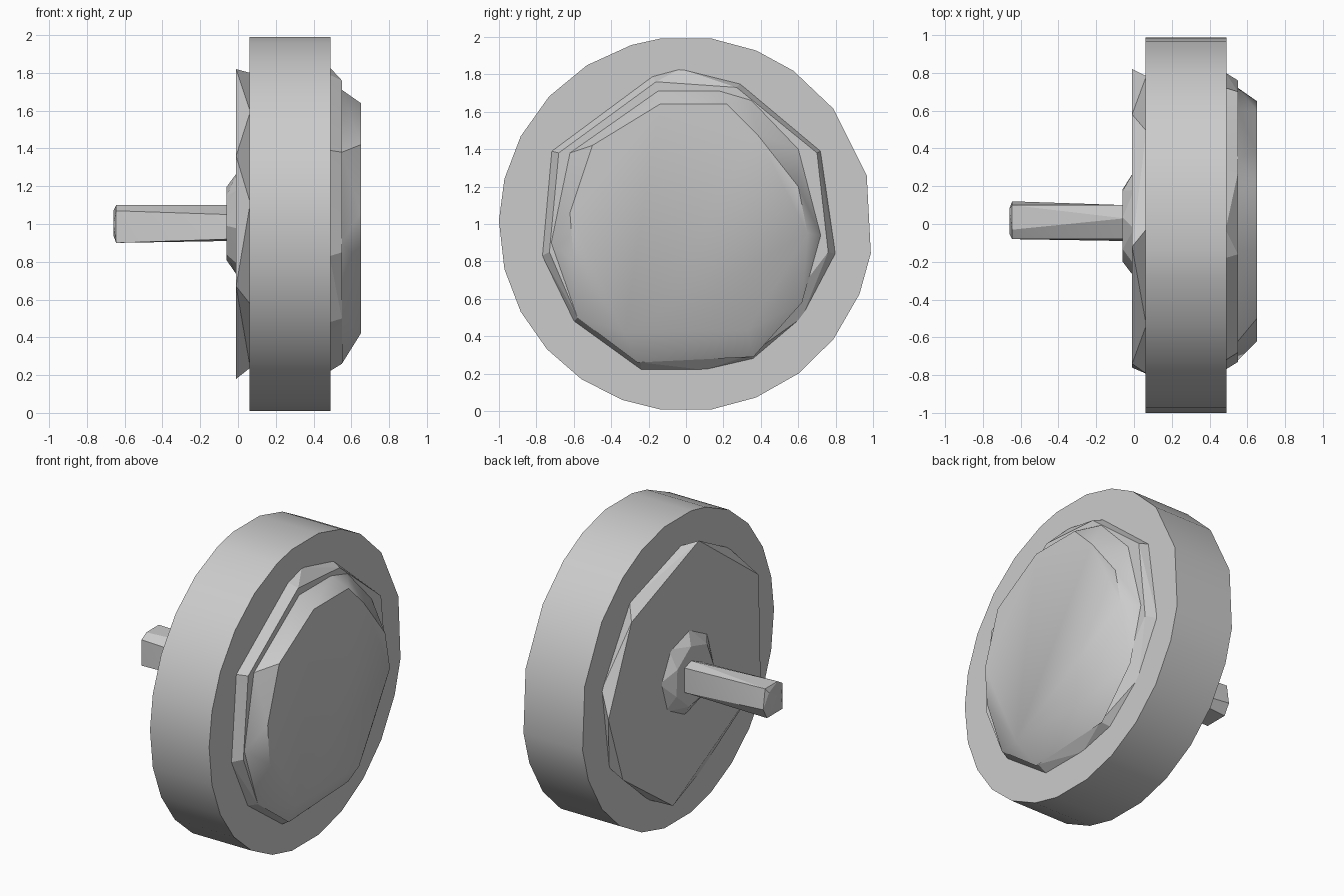
import bpy, bmesh
from math import cos, sin, radians

cube = bpy.data.objects.get("Cube")
if cube:
    bpy.data.objects.remove(cube, do_unlink=True)

grey = bpy.data.materials.new("plain_grey")
grey.use_nodes = True
colour = (0.6, 0.6, 0.6, 1)
grey.diffuse_color = colour
grey.node_tree.nodes["Principled BSDF"].inputs["Base Color"].default_value = colour


def ring(x, radius, angles, y=0.0, z=1.0):
    """Points around the axle at the given angles in degrees."""
    return [(x, y + radius * cos(radians(a)), z + radius * sin(radians(a))) for a in angles]


def even(sides, start=0):
    return [start + 360 * i / sides for i in range(sides)]


def outline(x, points):
    """Points at one x from (y, height above the axle) pairs."""
    return [(x, y, 1 + z) for y, z in points]


def faceted(name, *rings, smooth=25):
    """Closed chiselled solid stretched over a set of rings."""
    bm = bmesh.new()
    for r in rings:
        for p in r:
            bm.verts.new(p)
    hull = bmesh.ops.convex_hull(bm, input=bm.verts)
    loose = [v for v in bm.verts if not v.link_faces]
    bmesh.ops.delete(bm, geom=loose, context='VERTS')
    bmesh.ops.dissolve_limit(bm, angle_limit=radians(1), verts=bm.verts, edges=bm.edges)
    bmesh.ops.recalc_face_normals(bm, faces=bm.faces)
    mesh = bpy.data.meshes.new(name)
    bm.to_mesh(mesh)
    bm.free()
    mesh.materials.append(grey)
    obj = bpy.data.objects.new(name, mesh)
    bpy.context.collection.objects.link(obj)
    bpy.ops.object.select_all(action='DESELECT')
    obj.select_set(True)
    bpy.context.view_layer.objects.active = obj
    bpy.ops.object.shade_smooth_by_angle(angle=radians(smooth))
    return obj


# Thick outer wheel with slightly uneven sides
rim_angles = [15, 38, 55, 68, 82, 98, 107, 122, 137, 152, 166, 179,
              194, 208, 222, 236, 250, 262, 278, 292, 307, 322, 338, 351]
faceted("wheel", ring(0.06, 1, rim_angles), ring(0.49, 1, rim_angles))

# Flat chiselled plate on the axle side
faceted("back_plate",
        outline(-0.01, [(-.12, .82), (-.74, .36), (-.76, -.33), (.15, -.82),
                        (.67, -.45), (.82, 0), (.58, .55)]),
        ring(0.065, 0.8, even(9, 12)), smooth=10)

# Stepped rim and domed cap on the outer side
faceted("front_rim",
        outline(0.485, [(-.18, .79), (-.03, .83), (.29, .75), (.72, .39), (.8, -.16),
                        (.62, -.5), (.36, -.72), (.1, -.78), (-.24, -.78),
                        (-.6, -.52), (-.77, -.17), (-.72, .39)]),
        outline(0.55, [(-.16, .76), (.27, .73), (.7, .38), (.76, -.15), (.34, -.7),
                       (-.24, -.74), (-.58, -.5), (-.73, -.15), (-.68, .38)]), smooth=10)
faceted("front_cap",
        outline(0.55, [(-.15, .71), (.18, .71), (.35, .66), (.6, .4), (.72, -.06),
                       (.62, -.42), (.36, -.71), (-.26, -.74), (-.58, -.5),
                       (-.72, -.1), (-.62, .38)]),
        outline(0.65, [(-.14, .64), (.22, .64), (.38, .48), (.6, .2), (.65, -.05),
                       (.33, -.57), (-.33, -.58), (-.6, -.2), (-.62, .06), (-.5, .42)]),
        smooth=35)

# Collar around the axle
faceted("axle_collar", ring(0, 0.28, even(8, 95)), ring(-0.06, 0.2, even(7, 80)), smooth=10)

# Tapering square axle with a slightly pointed end
faceted("axle",
        outline(-0.05, [(-.09, -.08), (-.08, .05), (.03, .1), (.1, .08), (.1, -.08), (0, -.09)]),
        outline(-0.645, [(-.08, -.1), (-.08, .07), (-.03, .1), (.1, .1), (.12, -.03), (.08, -.1)]),
        outline(-0.66, [(-.05, 0), (.08, .07), (.06, -.06)]), smooth=10)
